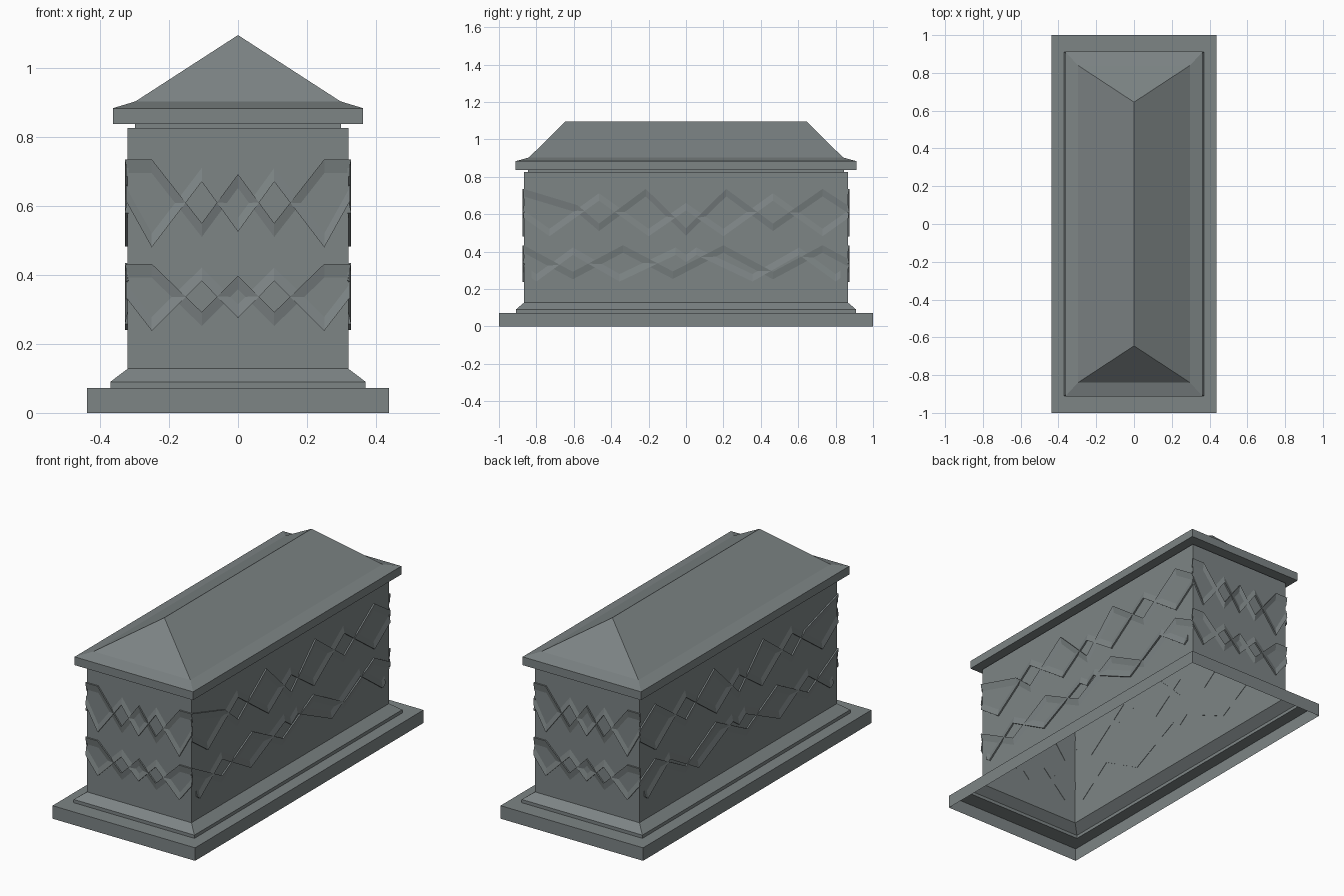
import bpy, bmesh
from mathutils import Vector

if "Cube" in bpy.data.objects:
    bpy.data.objects.remove(bpy.data.objects["Cube"])

stone = bpy.data.materials.new("grey stone")
stone.diffuse_color = (0.205, 0.232, 0.235, 1)
stone.use_nodes = True
stone.node_tree.nodes["Principled BSDF"].inputs["Base Color"].default_value = stone.diffuse_color


def finish(name, bm):
    bmesh.ops.recalc_face_normals(bm, faces=bm.faces)
    me = bpy.data.meshes.new(name)
    bm.to_mesh(me)
    bm.free()
    me.materials.append(stone)
    ob = bpy.data.objects.new(name, me)
    bpy.context.collection.objects.link(ob)
    return ob


def loft(name, rings):
    """Open shell through rectangular rings (half x, half y, z)."""
    bm = bmesh.new()
    prev = None
    for hx, hy, z in rings:
        if hx:
            ring = [bm.verts.new((sx * hx, sy * hy, z))
                    for sx, sy in ((-1, -1), (1, -1), (1, 1), (-1, 1))]
        else:  # roof ridge
            a, b = bm.verts.new((0, -hy, z)), bm.verts.new((0, hy, z))
            ring = [a, a, b, b]
        if prev:
            for i in range(4):
                j = (i + 1) % 4
                vs = [prev[i], prev[j], ring[j]]
                if ring[i] != ring[j]:
                    vs.append(ring[i])
                bm.faces.new(vs)
        prev = ring
    return finish(name, bm)


# Hollow chest: plinth, moulding, walls, neck, eaves and hipped roof
loft("chest_shell", [
    (0.437, 1.0, 0), (0.437, 1.0, 0.072), (0.37, 0.91, 0.072), (0.37, 0.91, 0.09),
    (0.32, 0.865, 0.128), (0.32, 0.865, 0.826), (0.298, 0.845, 0.826),
    (0.298, 0.845, 0.837), (0.363, 0.912, 0.837), (0.363, 0.912, 0.883),
    (0.297, 0.84, 0.903), (0, 0.645, 1.095)])


def strip(name, pts, taper, place):
    """Wedge relief: sharp raised edge along pts, tapering into the wall."""
    bm = bmesh.new()
    prev = None
    for u, z in pts:
        sec = [bm.verts.new(place(u, z, -0.002)), bm.verts.new(place(u, z, 0.008)),
               bm.verts.new(place(u, z + taper, -0.002))]
        if prev:
            for i in range(3):
                j = (i + 1) % 3
                bm.faces.new((prev[i], prev[j], sec[j], sec[i]))
        else:
            bm.faces.new(sec)
        prev = sec
    bm.faces.new(prev)
    finish(name, bm)


def both(half):
    """Mirror a half polyline that ends on u = 0."""
    return half + [(-u, z) for u, z in reversed(half[:-1])]


# Zigzag lines: the upper line tapers downward, the lower line upward
end_lines = {
    "upper_band_top": (both([(-.325, .735), (-.25, .735), (-.105, .55), (0, .692)]), -.05),
    "upper_band_bottom": (both([(-.325, .615), (-.25, .48), (-.105, .67), (0, .525)]), .05),
    "lower_band_top": (both([(-.325, .432), (-.25, .432), (-.105, .292), (0, .398)]), -.05),
    "lower_band_bottom": (both([(-.325, .335), (-.25, .238), (-.105, .382), (0, .275)]), .05),
}
side_lines = {
    "upper_band_top": ([(-.868, .735), (-.58, .648), (-.465, .55), (-.215, .735), (0, .525),
                        (.215, .735), (.465, .55), (.73, .735), (.868, .645)], -.05),
    "upper_band_bottom": (both([(-.868, .58), (-.73, .482), (-.465, .672),
                                (-.2, .482), (0, .62)]), .05),
    "lower_band_top": ([(-.868, .434), (-.605, .292), (-.337, .434), (-.07, .294),
                        (.2, .434), (.465, .292), (.73, .434), (.868, .36)], -.05),
    "lower_band_bottom": (both([(-.825, .258), (-.80, .24), (-.605, .382), (-.355, .24),
                                (-.055, .382), (0, .343)]), .05),
}

for s, end, side in ((-1, "front", "left"), (1, "back", "right")):
    for key, (pts, taper) in end_lines.items():
        strip(f"{end}_{key}", pts, taper,
              lambda u, z, d: Vector((u, s * (0.865 + d), z)))
    for key, (pts, taper) in side_lines.items():
        strip(f"{side}_{key}", pts, taper,
              lambda u, z, d: Vector((s * (0.32 + d), u, z)))
